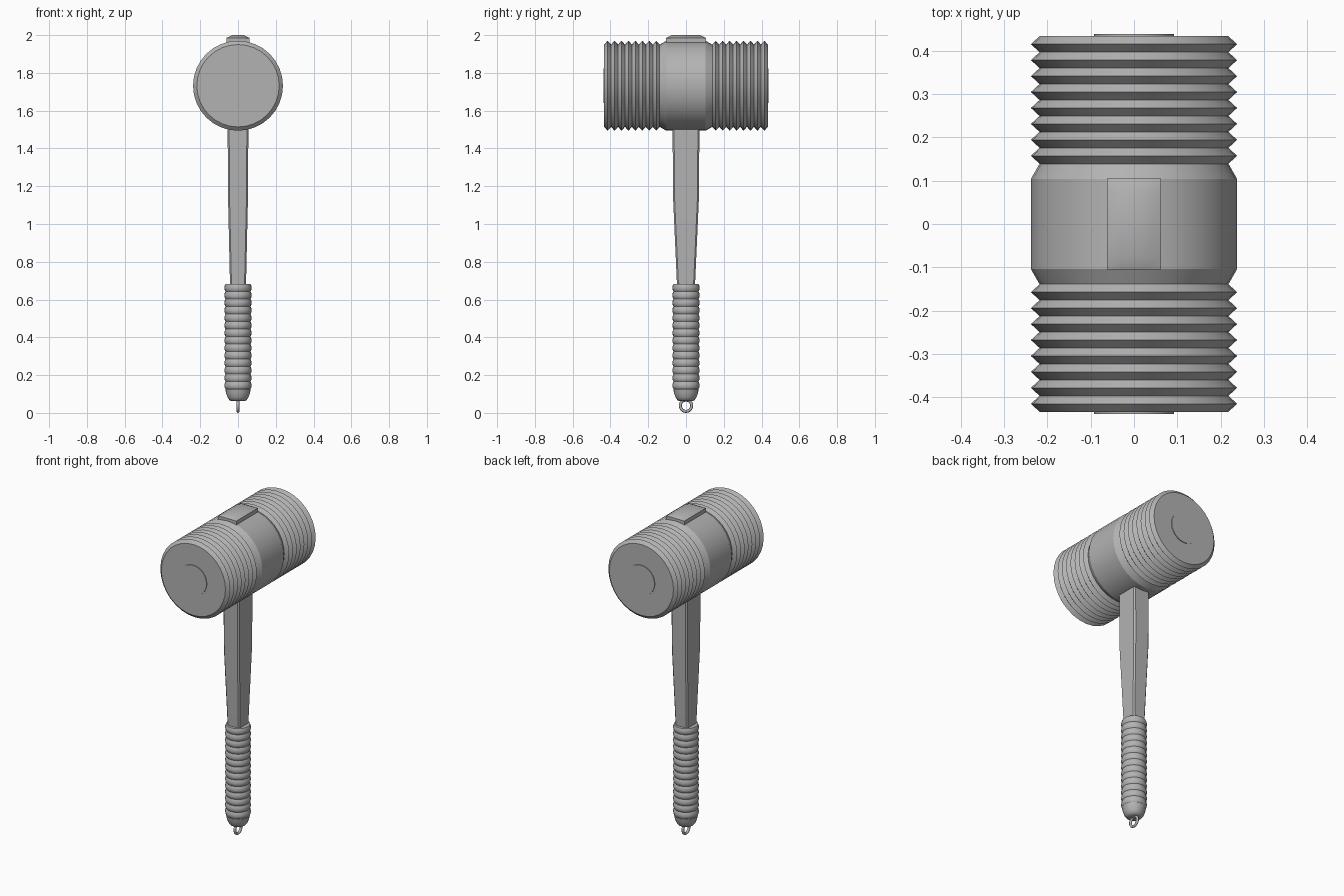
import bpy, bmesh, math
from mathutils import Matrix

if "Cube" in bpy.data.objects:
    bpy.data.objects.remove(bpy.data.objects["Cube"])

HEAD_Z = 1.732
grey = bpy.data.materials.new("dark_grey")
grey.diffuse_color = (0.45, 0.45, 0.45, 1)
grey.use_nodes = True
grey.node_tree.nodes["Principled BSDF"].inputs["Base Color"].default_value = grey.diffuse_color


def smooth(ob, angle):
    ob.data.materials.append(grey)
    bpy.ops.object.select_all(action='DESELECT')
    ob.select_set(True)
    bpy.context.view_layer.objects.active = ob
    bpy.ops.object.shade_smooth_by_angle(angle=math.radians(angle))


def finish(bm, name, angle=25):
    bmesh.ops.recalc_face_normals(bm, faces=bm.faces)
    me = bpy.data.meshes.new(name)
    bm.to_mesh(me)
    bm.free()
    ob = bpy.data.objects.new(name, me)
    bpy.context.collection.objects.link(ob)
    smooth(ob, angle)
    return ob


def loft(rings, name, matrix=Matrix(), angle=25):
    """Skin a list of equal-length point rings and cap both ends."""
    bm = bmesh.new()
    vs = [[bm.verts.new(matrix @ Matrix.Translation(p).translation) for p in r] for r in rings]
    n = len(vs[0])
    for a, b in zip(vs, vs[1:]):
        for i in range(n):
            j = (i + 1) % n
            bm.faces.new((a[i], a[j], b[j], b[i]))
    bm.faces.new(vs[0])
    bm.faces.new(vs[-1])
    return finish(bm, name, angle)


def lathe(profile, sides, name, matrix=Matrix(), angle=25):
    """Revolve (radius, height) points around z."""
    step = 2 * math.pi / sides
    rings = [[(r * math.cos(i * step), r * math.sin(i * step), h) for i in range(sides)]
             for r, h in profile]
    return loft(rings, name, matrix, angle)


# Ribbed head: one half profile, mirrored about the middle band
half = [(0.238, 0.104), (0.218, 0.139)]
pitch = 0.0368
for k in range(8):
    y = 0.139 + k * pitch
    half += [(0.238, y + pitch / 2), (0.218, y + pitch)]
profile = [(r, -h) for r, h in reversed(half)] + half
along_y = Matrix.Translation((0, 0, HEAD_Z)) @ Matrix.Rotation(math.radians(-90), 4, 'X')
lathe(profile, 32, "hammer_head", along_y)

# Raised discs on both striking faces
for side, label in ((1, "back"), (-1, "front")):
    lathe([(0.092, side * 0.42), (0.092, side * 0.438)], 32, label + "_face_disc", along_y)

# Domed plate on top of the head
bm = bmesh.new()
xs = (-0.062, -0.03, 0.03, 0.062)
ys = (-0.105, -0.075, 0.075, 0.105)
grid = [[bm.verts.new((x, y, 2.0 - 0.015 * (abs(x) > 0.05 or abs(y) > 0.1)))
         for x in xs] for y in ys]
for j in range(3):
    for i in range(3):
        bm.faces.new((grid[j][i], grid[j][i + 1], grid[j + 1][i + 1], grid[j + 1][i]))
rim = [e for e in bm.edges if e.is_boundary]
ext = bmesh.ops.extrude_edge_only(bm, edges=rim)["geom"]
for v in ext:
    if isinstance(v, bmesh.types.BMVert):
        v.co.z = 1.945
bmesh.ops.holes_fill(bm, edges=[e for e in bm.edges if e.is_boundary])
finish(bm, "top_plate", 40)


# Tapered shaft with chamfered corners
def section(hx, hy, z, c=0.008):
    return [(hx, hy - c, z), (hx - c, hy, z), (-hx + c, hy, z), (-hx, hy - c, z),
            (-hx, -hy + c, z), (-hx + c, -hy, z), (hx - c, -hy, z), (hx, -hy + c, z)]


loft([section(0.042, 0.047, 0.66), section(0.053, 0.069, 1.15),
      section(0.055, 0.071, 1.55)], "shaft", angle=30)

# Grip with stacked rounded rings and a rounded butt
grip = [(0.034, 0.062), (0.046, 0.068), (0.056, 0.083), (0.063, 0.105), (0.067, 0.125)]
rings = 14
pitch = (0.682 - 0.125) / rings
for k in range(rings):
    z = 0.125 + k * pitch
    for t, r in ((0.04, 0.066), (0.2, 0.070), (0.5, 0.0725), (0.8, 0.070)):
        grip.append((r, z + t * pitch))
grip.append((0.067, 0.682))
lathe(grip, 24, "grip", angle=30)

# Hanging loop under the grip
bpy.ops.mesh.primitive_torus_add(major_radius=0.030, minor_radius=0.008, major_segments=24,
                                 minor_segments=8, location=(0, 0, 0.038),
                                 rotation=(0, math.pi / 2, 0))
bpy.context.object.name = "hanging_loop"
smooth(bpy.context.object, 60)
